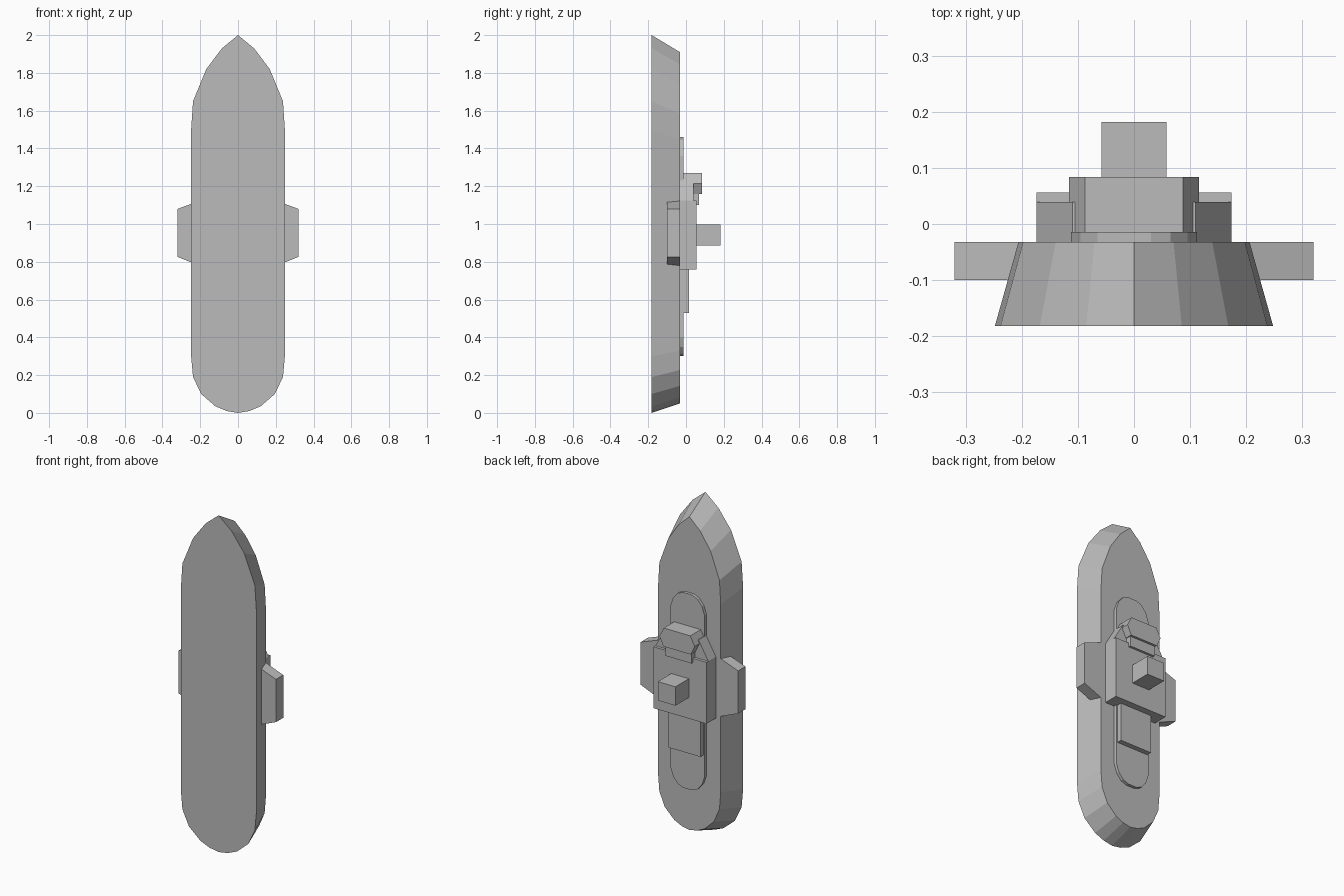
import bpy, bmesh

cube = bpy.data.objects.get("Cube")
if cube:
    bpy.data.objects.remove(cube, do_unlink=True)

grey = bpy.data.materials.new("plain grey")
grey.use_nodes = True
COLOR = (0.5, 0.5, 0.5, 1)
grey.diffuse_color = COLOR
grey.node_tree.nodes["Principled BSDF"].inputs["Base Color"].default_value = COLOR


def mirrored(half):
    """Close a right-hand outline, listed top to bottom, across x = 0."""
    return half + [(-x, z) for x, z in reversed(half) if x > 0]


def loft(name, outline, y0, y1, far=None):
    """Join an (x, z) outline at y0 to the same or another outline at y1."""
    bm = bmesh.new()
    near = [bm.verts.new((x, y0, z)) for x, z in outline]
    back = [bm.verts.new((x, y1, z)) for x, z in far or outline]
    bm.faces.new(near)
    bm.faces.new(back[::-1])
    n = len(near)
    for i in range(n):
        j = (i + 1) % n
        bm.faces.new((near[i], back[i], back[j], near[j]))
    bmesh.ops.recalc_face_normals(bm, faces=bm.faces)
    mesh = bpy.data.meshes.new(name)
    bm.to_mesh(mesh)
    bm.free()
    mesh.materials.append(grey)
    obj = bpy.data.objects.new(name, mesh)
    bpy.context.collection.objects.link(obj)
    return obj


def box(name, half_width, z0, z1, y0, y1):
    return loft(name, mirrored([(half_width, z1), (half_width, z0)]), y0, y1)


DECK = -0.032

# Hull: wide outline tapering to a smaller deck
hull = mirrored([(0, 2), (0.085, 1.93), (0.168, 1.82), (0.238, 1.65), (0.248, 1.5),
                 (0.248, 0.3), (0.238, 0.19), (0.195, 0.1), (0.12, 0.035),
                 (0.06, 0.01), (0, 0)])
deck = [(x * 0.83, 0.05 + z * 0.93) for x, z in hull]
loft("hull", hull, -0.182, DECK, deck)

# Side sponsons
for side, label in ((1, "left"), (-1, "right")):
    shape = [(0.19, 1.128), (0.32, 1.08), (0.32, 0.826), (0.19, 0.773)]
    loft(label + "_sponson", [(side * x, z) for x, z in shape], -0.1, DECK)

# Low deckhouse with rounded ends, and the raised aft house
half = [(0.03, 1.46), (0.065, 1.445), (0.095, 1.41), (0.112, 1.36),
        (0.112, 0.4), (0.095, 0.35), (0.065, 0.315), (0.03, 0.3)]
loft("low_deckhouse", mirrored(half), DECK, -0.014)
box("aft_house", 0.105, 0.53, 0.8, DECK, 0.016)

# Main block and its sloped forward shoulders
box("main_block", 0.174, 0.76, 1.125, DECK, 0.056)
loft("shoulders", mirrored([(0.11, 1.235), (0.174, 1.125), (0.174, 1.0)]), DECK, 0.039)

# Bridge: bevelled block over a narrower base
loft("bridge", mirrored([(0.087, 1.27), (0.116, 1.215), (0.09, 1.16)]), -0.015, 0.084)
box("bridge_base", 0.085, 1.1, 1.18, DECK, 0.07)

# Square funnel
box("funnel", 0.058, 0.885, 0.997, 0.05, 0.182)
